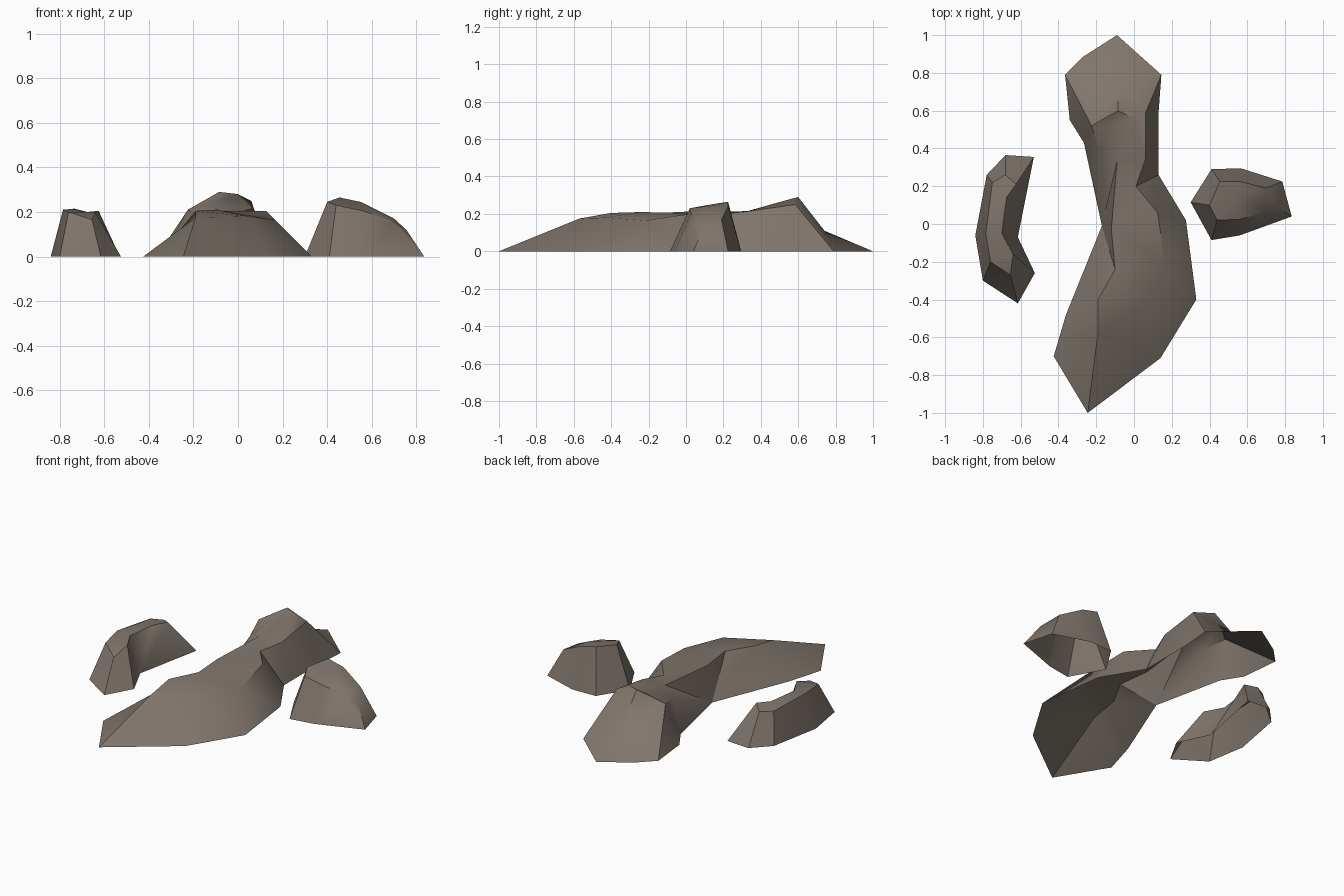
import bpy, math
from mathutils import Vector
from mathutils.geometry import delaunay_2d_cdt

stone = bpy.data.materials.new("grey_brown_stone")
stone.diffuse_color = (0.215, 0.18, 0.15, 1)


def rock(name, foot, crest, links):
    """Open-bottomed faceted rock: foot outline on the ground, crest points above,
    links = crest chains that must become edges."""
    pts = [(x, y, 0.0) for x, y in foot] + crest
    n = len(foot)
    edges = [(n + a, n + b) for chain in links for a, b in zip(chain, chain[1:])]
    flat = [Vector(p[:2]) for p in pts]
    vs, _, faces, origin, _, _ = delaunay_2d_cdt(flat, edges, [list(range(n))], 1, 1e-5)
    verts = [(v.x, v.y, pts[o[0]][2] if o else 0.15) for v, o in zip(vs, origin)]
    me = bpy.data.meshes.new(name)
    me.from_pydata(verts, [], [list(f) for f in faces])
    me.materials.append(stone)
    ob = bpy.data.objects.new(name, me)
    bpy.context.collection.objects.link(ob)
    bpy.ops.object.select_all(action='DESELECT')
    ob.select_set(True)
    bpy.context.view_layer.objects.active = ob
    bpy.ops.object.shade_smooth_by_angle(angle=math.radians(35))
    return ob


# Long central ridge: wide front slope, narrow neck, raised back knob
rock("central_ridge",
     [(-.09, 1), (-.27, .885), (-.365, .79), (-.34, .55), (-.265, .43), (-.17, -.01),
      (-.36, -.48), (-.425, -.70), (-.245, -1), (.14, -.71), (.33, -.40), (.275, .02),
      (.13, .26), (.13, .59), (.145, .79)],
     [(-.19, -.57, .175), (-.19, -.40, .205), (-.10, -.24, .21), (-.12, -.03, .205),
      (-.09, .33, .215), (-.18, .38, .18), (-.225, .52, .21), (-.14, .52, .235),
      (-.085, .60, .29), (0, .56, .28), (.06, .585, .25), (.06, .34, .215),
      (.01, .20, .20), (.125, .06, .205), (.165, -.22, .165), (.05, -.43, .18),
      (-.08, .74, .11)],
     [(0, 1, 2, 3, 4, 7, 8, 9, 11, 12, 13, 14, 15, 0), (5, 6, 7), (8, 16), (9, 10)])

# Curved rock on the left
rock("left_rock",
     [(-.68, .365), (-.78, .26), (-.84, -.06), (-.80, -.30), (-.615, -.42),
      (-.525, -.26), (-.615, -.07), (-.53, .355)],
     [(-.75, .22, .19), (-.785, -.05, .21), (-.76, -.20, .20), (-.655, -.27, .165),
      (-.64, -.16, .20), (-.70, -.05, .20), (-.675, .14, .20), (-.625, .21, .205),
      (-.68, .26, .185), (-.735, .08, .215)],
     [(0, 1, 2, 3, 4, 5, 6, 7, 8, 0), (1, 9, 0)])

# Compact rock on the right
rock("right_rock",
     [(.30, .115), (.41, .29), (.565, .295), (.785, .225), (.835, .04),
      (.56, -.06), (.41, -.085)],
     [(.40, .10, .245), (.455, .225, .265), (.56, .225, .24), (.70, .19, .17),
      (.755, .09, .12), (.69, .06, .16), (.56, .025, .205), (.44, .02, .23),
      (.55, .15, .245)],
     [(0, 1, 2, 3, 4, 5, 6, 7, 0), (1, 8, 6), (8, 3)])
